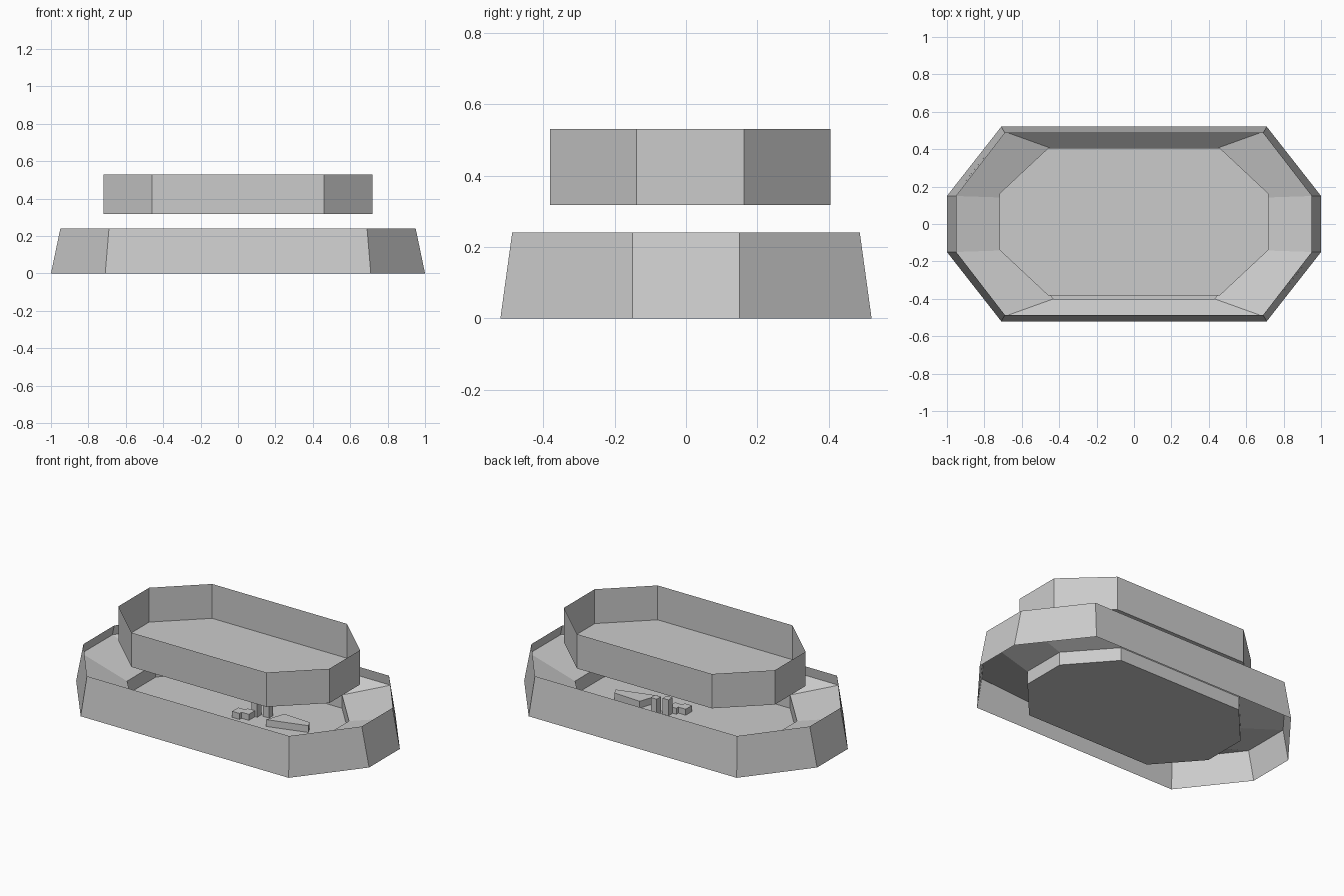
import bpy, bmesh

if "Cube" in bpy.data.objects:
    bpy.data.objects.remove(bpy.data.objects["Cube"])


def octagon(x, y, cx, cy, z, oy=0.0):
    """Long octagon: half sizes x, y; corners at (cx, y) and (x, cy)."""
    pts = [(cx, -y), (x, -cy), (x, cy), (cx, y),
           (-cx, y), (-x, cy), (-x, -cy), (-cx, -y)]
    return [(px, py + oy, z) for px, py in pts]


def loft(name, rings, bottom=False, top=False):
    """Join successive rings with flat faces; optionally cap the ends."""
    bm = bmesh.new()
    loops = [[bm.verts.new(p) for p in ring] for ring in rings]
    for a, b in zip(loops, loops[1:]):
        n = len(a)
        for i in range(n):
            j = (i + 1) % n
            bm.faces.new((a[i], a[j], b[j], b[i]))
    if bottom:
        bm.faces.new(list(reversed(loops[0])))
    if top:
        bm.faces.new(loops[-1])
    bmesh.ops.recalc_face_normals(bm, faces=bm.faces)
    mesh = bpy.data.meshes.new(name)
    bm.to_mesh(mesh)
    bm.free()
    obj = bpy.data.objects.new(name, mesh)
    bpy.context.collection.objects.link(obj)
    return obj


def block(name, outline, z0, z1):
    loft(name, [[(x, y, z) for x, y in outline] for z in (z0, z1)], True, True)


def rect(x, y, w, d):
    return [(x - w / 2, y - d / 2), (x + w / 2, y - d / 2),
            (x + w / 2, y + d / 2), (x - w / 2, y + d / 2)]


# Tapered outer wall, open underneath
loft("outer_wall", [octagon(1.0, 0.52, 0.71, 0.15, 0.0),
                    octagon(0.95, 0.487, 0.69, 0.15, 0.24)])

# Sloping ledge inside the wall, dropping into a shallow pit
loft("basin", [octagon(0.66, 0.40, 0.43, 0.14, 0.003),
               octagon(0.66, 0.40, 0.43, 0.14, 0.085),
               octagon(0.962, 0.495, 0.695, 0.15, 0.18)], bottom=True)

# Raised open tray
loft("upper_tray", [octagon(0.72, 0.393, 0.46, 0.15, 0.318, 0.012),
                    octagon(0.72, 0.393, 0.46, 0.15, 0.53, 0.012)], bottom=True)

# Small fittings on the pit floor
for i, (x, y) in enumerate([(0.09, 0.05), (0.15, 0.08)]):
    block(f"post_{i + 1}", rect(x, y, 0.04, 0.04), 0.003, 0.10)
for i, (x, y) in enumerate([(0.02, -0.02), (0.07, 0.0)]):
    block(f"step_{i + 1}", rect(x, y, 0.05, 0.06), 0.003, 0.04)
block("floor_wedge", [(0.22, -0.04), (0.46, 0.03), (0.44, 0.07), (0.26, 0.08)], 0.003, 0.045)
